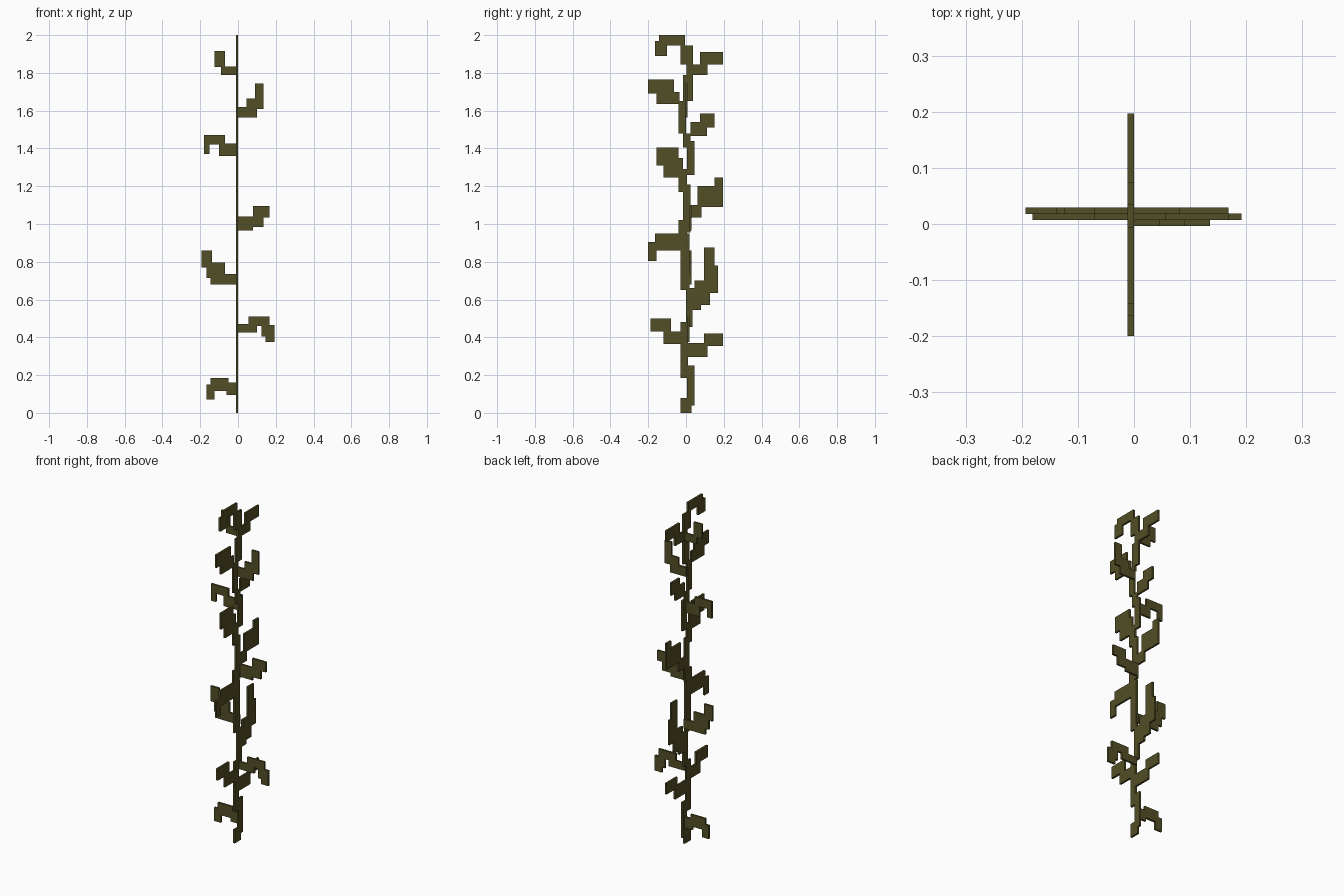
import bpy
import bmesh

cube = bpy.data.objects.get("Cube")
if cube:
    bpy.data.objects.remove(cube, do_unlink=True)

T = 0.0116  # sheet thickness

olive = bpy.data.materials.new("olive vine")
olive.use_nodes = True
COLOUR = (0.085, 0.077, 0.019, 1)
olive.diffuse_color = COLOUR
bsdf = olive.node_tree.nodes["Principled BSDF"]
bsdf.inputs["Base Color"].default_value = COLOUR
bsdf.inputs["Roughness"].default_value = 0.9


def sheet(name, rects, axis, start):
    """Join (a0, a1, z0, z1) rectangles into one stepped outline and thicken it.
    axis 'x': sheet lies in the yz plane; axis 'y': sheet lies in the xz plane."""
    us = sorted({u for r in rects for u in r[:2]})
    zs = sorted({z for r in rects for z in r[2:]})

    def point(u, z):
        return (start, u, z) if axis == 'x' else (u, start, z)

    bm = bmesh.new()
    for u0, u1 in zip(us, us[1:]):
        for z0, z1 in zip(zs, zs[1:]):
            u, z = (u0 + u1) / 2, (z0 + z1) / 2
            if any(a < u < b and c < z < d for a, b, c, d in rects):
                bm.faces.new([bm.verts.new(point(*p)) for p in
                              ((u0, z0), (u1, z0), (u1, z1), (u0, z1))])
    bmesh.ops.remove_doubles(bm, verts=bm.verts, dist=1e-5)
    bmesh.ops.dissolve_limit(bm, angle_limit=0.01, verts=bm.verts, edges=bm.edges)
    grown = bmesh.ops.extrude_face_region(bm, geom=bm.faces[:], use_keep_orig=True)
    moved = [g for g in grown["geom"] if isinstance(g, bmesh.types.BMVert)]
    bmesh.ops.translate(bm, verts=moved,
                        vec=(T, 0, 0) if axis == 'x' else (0, T, 0))
    bmesh.ops.recalc_face_normals(bm, faces=bm.faces)
    mesh = bpy.data.meshes.new(name)
    bm.to_mesh(mesh)
    bm.free()
    mesh.materials.append(olive)
    bpy.context.collection.objects.link(bpy.data.objects.new(name, mesh))


# Zigzag stem
sheet("stem", [
    (-.03, .028, 0, .08), (.005, .045, .04, .25), (-.03, .01, .185, .48),
    (0, .035, .455, .66), (-.03, .018, .65, .95), (-.04, .005, .95, 1.02),
    (-.015, .025, .955, 1.21), (-.04, .005, 1.17, 1.29), (.005, .045, 1.26, 1.44),
    (-.017, .025, 1.405, 1.48), (-.04, 0, 1.48, 1.65), (-.017, .005, 1.62, 1.79),
    (.003, .036, 1.65, 1.86), (-.03, .036, 1.845, 1.945), (-.03, -.006, 1.94, 2),
], 'x', -T)

# Leaves in the plane of the stem: back ones at +y, front ones at -y
back_leaves = [
    [(.005, .115, .295, .37), (.095, .197, .355, .42)],
    [(.02, .08, .545, .66), (.045, .127, .57, .70), (.095, .17, .635, .78),
     (.095, .15, .70, .875)],
    [(.02, .082, 1.035, 1.1), (.062, .197, 1.09, 1.2), (.152, .197, 1.2, 1.245)],
    [(.024, .11, 1.465, 1.54), (.073, .15, 1.51, 1.585)],
    [(.015, .115, 1.79, 1.845), (.073, .197, 1.845, 1.91)],
]
front_leaves = [
    [(-.12, -.025, .365, .43), (-.187, -.08, .43, .5)],
    [(-.163, 0, .86, .95), (-.2, -.08, .86, .905), (-.2, -.157, .805, .905)],
    [(-.12, -.017, 1.245, 1.35), (-.157, -.04, 1.31, 1.405)],
    [(-.157, -.035, 1.635, 1.7), (-.2, -.063, 1.69, 1.765)],
    [(-.142, -.006, 1.945, 2), (-.163, -.1, 1.89, 1.97)],
]
for label, leaves in (("back", back_leaves), ("front", front_leaves)):
    for i, rects in enumerate(leaves, 1):
        sheet(f"{label}_leaf_{i}", rects, 'x', -T)

# Leaves crossing the stem sideways, each with its own y position
left_leaves = [
    (.007, [(-.005, .1, .425, .47), (.055, .168, .46, .51), (.125, .168, .405, .51),
            (.145, .192, .375, .465)]),
    (.018, [(-.005, .08, .965, 1.04), (.06, .135, .985, 1.04),
            (.08, .168, 1.035, 1.095)]),
    (-.004, [(-.005, .1, 1.565, 1.62), (.045, .135, 1.61, 1.665),
             (.09, .135, 1.62, 1.745)]),
]
right_leaves = [
    (.018, [(-.168, -.125, .07, .15), (-.145, -.05, .115, .185),
            (-.06, -.005, .095, .16)]),
    (.018, [(-.145, -.005, .68, .735), (-.168, -.07, .715, .795),
            (-.193, -.137, .77, .86)]),
    (.007, [(-.1, -.005, 1.36, 1.425), (-.181, -.07, 1.42, 1.47),
            (-.181, -.15, 1.37, 1.47)]),
    (.018, [(-.09, -.005, 1.79, 1.835), (-.125, -.07, 1.83, 1.915)]),
]
for label, leaves in (("left", left_leaves), ("right", right_leaves)):
    for i, (y, rects) in enumerate(leaves, 1):
        sheet(f"{label}_leaf_{i}", rects, 'y', y)
